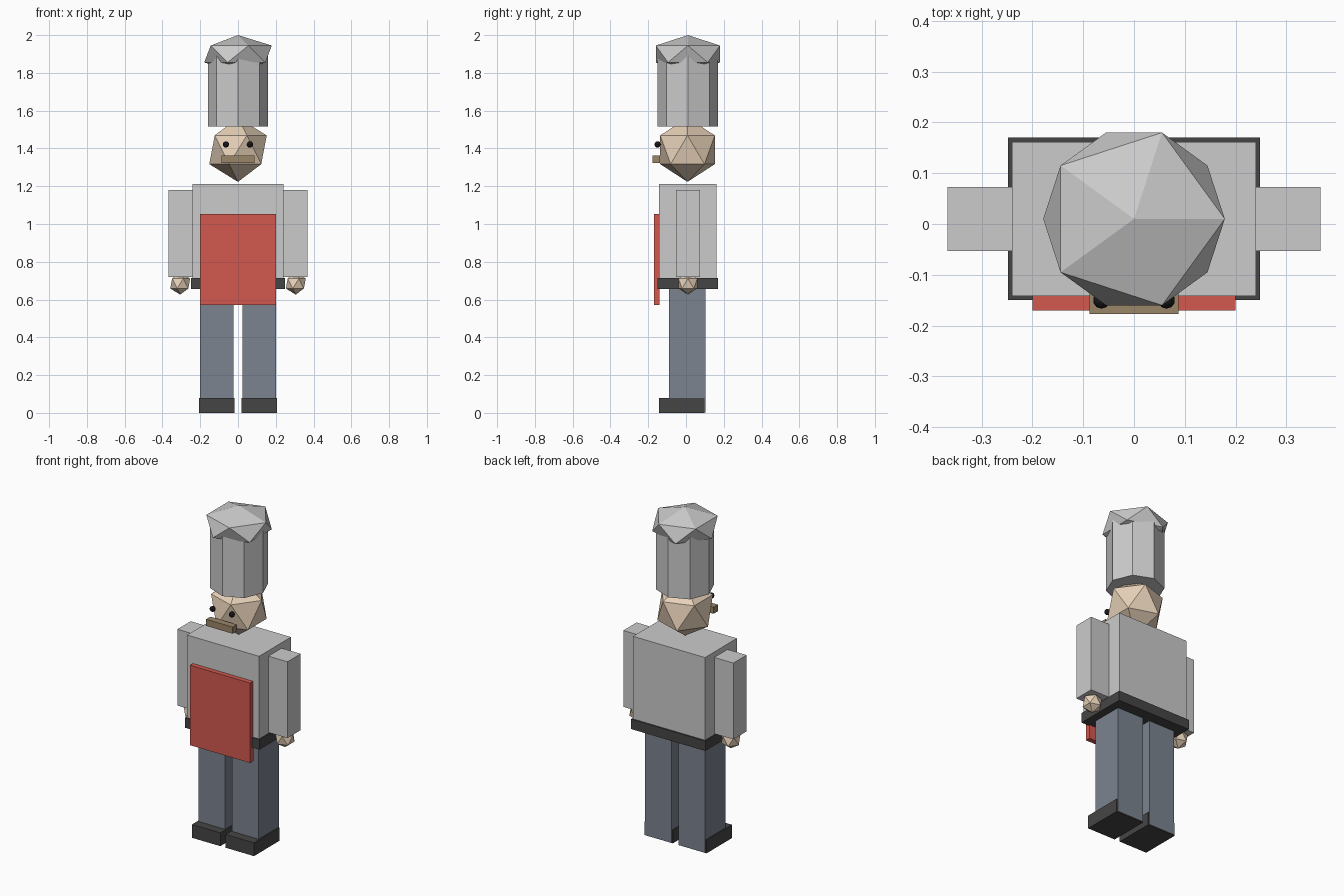
import bpy

if "Cube" in bpy.data.objects:
    bpy.data.objects.remove(bpy.data.objects["Cube"])


def paint(obj, name, color):
    if color:
        mat = bpy.data.materials.get(name) or bpy.data.materials.new(name)
        mat.diffuse_color = (*color, 1)
        mat.use_nodes = True
        mat.node_tree.nodes["Principled BSDF"].inputs["Base Color"].default_value = mat.diffuse_color
        obj.data.materials.append(mat)


def box(name, x, y, z, mat=None):
    """Box spanning the (min, max) ranges on each axis."""
    bpy.ops.mesh.primitive_cube_add(size=1)
    obj = bpy.context.object
    obj.name = name
    for v in obj.data.vertices:
        v.co = [(a + b) / 2 + c * (b - a) for c, (a, b) in zip(v.co, (x, y, z))]
    if mat:
        paint(obj, mat, COLORS[mat])
    return obj


def ball(name, loc, radius, mat=None, detail=1, squash=1):
    """Low-poly icosphere, optionally flattened in z."""
    bpy.ops.mesh.primitive_ico_sphere_add(subdivisions=detail, radius=radius, location=loc)
    obj = bpy.context.object
    obj.name = name
    obj.scale.z = squash
    if mat:
        paint(obj, mat, COLORS[mat])
    return obj


COLORS = {
    "dark": (0.06, 0.06, 0.06),
    "slate": (0.2, 0.23, 0.28),
    "skin": (0.8, 0.64, 0.48),
    "red": (0.65, 0.1, 0.08),
    "brown": (0.33, 0.24, 0.14),
    "black": (0.01, 0.01, 0.01),
}

# Paired parts
for side, s in (("left", -1), ("right", 1)):
    def span(a, b):
        return tuple(sorted((s * a, s * b)))

    box(side + "_shoe", span(0.018, 0.207), (-0.143, 0.099), (0, 0.08), "dark")
    box(side + "_leg", span(0.023, 0.2), (-0.09, 0.103), (0.002, 0.66), "slate")
    box(side + "_arm", span(0.23, 0.367), (-0.053, 0.073), (0.72, 1.18))
    ball(side + "_hand", (s * 0.306, 0.01, 0.685), 0.059, "skin")
    ball(side + "_eye", (s * 0.064, -0.15, 1.421), 0.017, "black", detail=2)

# Body and clothing
box("torso", (-0.24, 0.24), (-0.142, 0.162), (0.70, 1.213))
box("belt", (-0.248, 0.248), (-0.15, 0.17), (0.655, 0.715), "dark")
box("apron", (-0.2, 0.2), (-0.17, -0.14), (0.57, 1.052), "red")

# Head
ball("head", (0, 0.008, 1.393), 0.17, "skin")
box("moustache", (-0.088, 0.088), (-0.177, -0.137), (1.322, 1.362), "brown")

# Tall hat: octagonal band with a puffed crown
bpy.ops.mesh.primitive_cylinder_add(vertices=8, radius=0.16, depth=0.392,
                                    location=(0, 0.01, 1.711))
bpy.context.object.name = "hat_band"
ball("hat_crown", (0, 0.01, 1.9), 0.2, squash=0.5)
